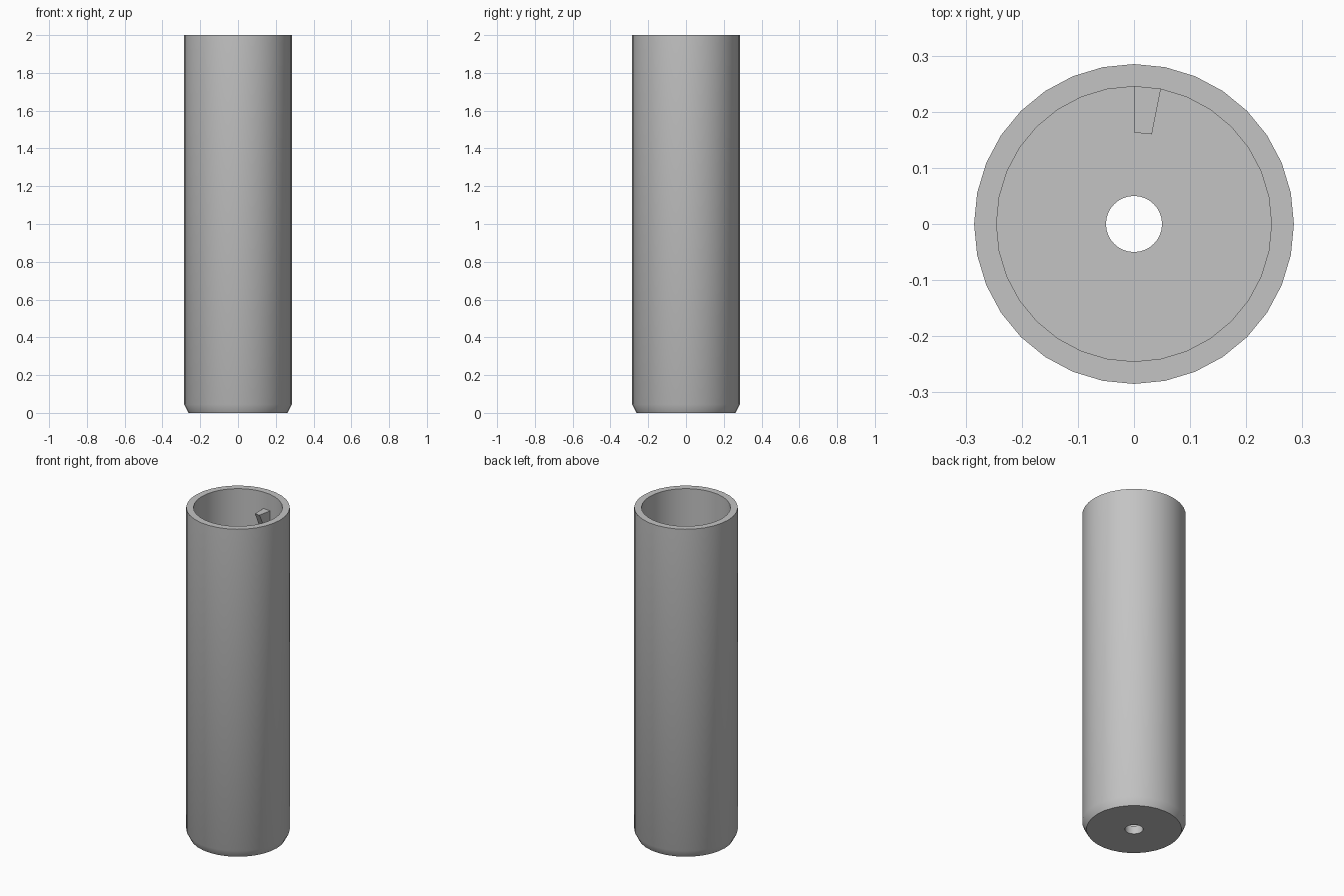
import bpy, bmesh, math
from math import cos, sin, radians

SIDES = 32
STEP = 360 / SIDES

cube = bpy.data.objects.get("Cube")
if cube:
    bpy.data.objects.remove(cube, do_unlink=True)

grey = bpy.data.materials.new("light_grey")
grey.use_nodes = True
colour = (0.55, 0.55, 0.55, 1)
grey.diffuse_color = colour
grey.node_tree.nodes["Principled BSDF"].inputs["Base Color"].default_value = colour


def revolve(name, profile, start, steps, closed):
    """Turn a closed (radius, z) profile around z, as a full ring or a capped wedge."""
    bm = bmesh.new()
    rings = []
    for i in range(steps if closed else steps + 1):
        a = radians(start + i * STEP)
        rings.append([bm.verts.new((r * cos(a), r * sin(a), z)) for r, z in profile])
    n = len(profile)
    for i in range(steps):
        a, b = rings[i], rings[(i + 1) % len(rings)]
        for j in range(n):
            k = (j + 1) % n
            bm.faces.new((a[j], b[j], b[k], a[k]))
    if not closed:
        bm.faces.new(rings[0])
        bm.faces.new(rings[-1])
    bmesh.ops.recalc_face_normals(bm, faces=bm.faces)
    mesh = bpy.data.meshes.new(name)
    bm.to_mesh(mesh)
    bm.free()
    mesh.materials.append(grey)
    ob = bpy.data.objects.new(name, mesh)
    bpy.context.collection.objects.link(ob)
    bpy.ops.object.select_all(action="DESELECT")
    ob.select_set(True)
    bpy.context.view_layer.objects.active = ob
    bpy.ops.object.shade_smooth_by_angle(angle=radians(30))
    return ob


# Open tube with a chamfered foot and a hole through the floor
revolve("tube_body", [
    (0.05, 0), (0.262, 0), (0.285, 0.045), (0.285, 2),
    (0.245, 2), (0.245, 0.05), (0.05, 0.05)], 0, SIDES, True)

# Locking tab on the inner back wall, tapering down into the wall
revolve("locking_tab", [
    (0.163, 1.9), (0.245, 1.9), (0.245, 1.72)], 90 - STEP, 1, False)
